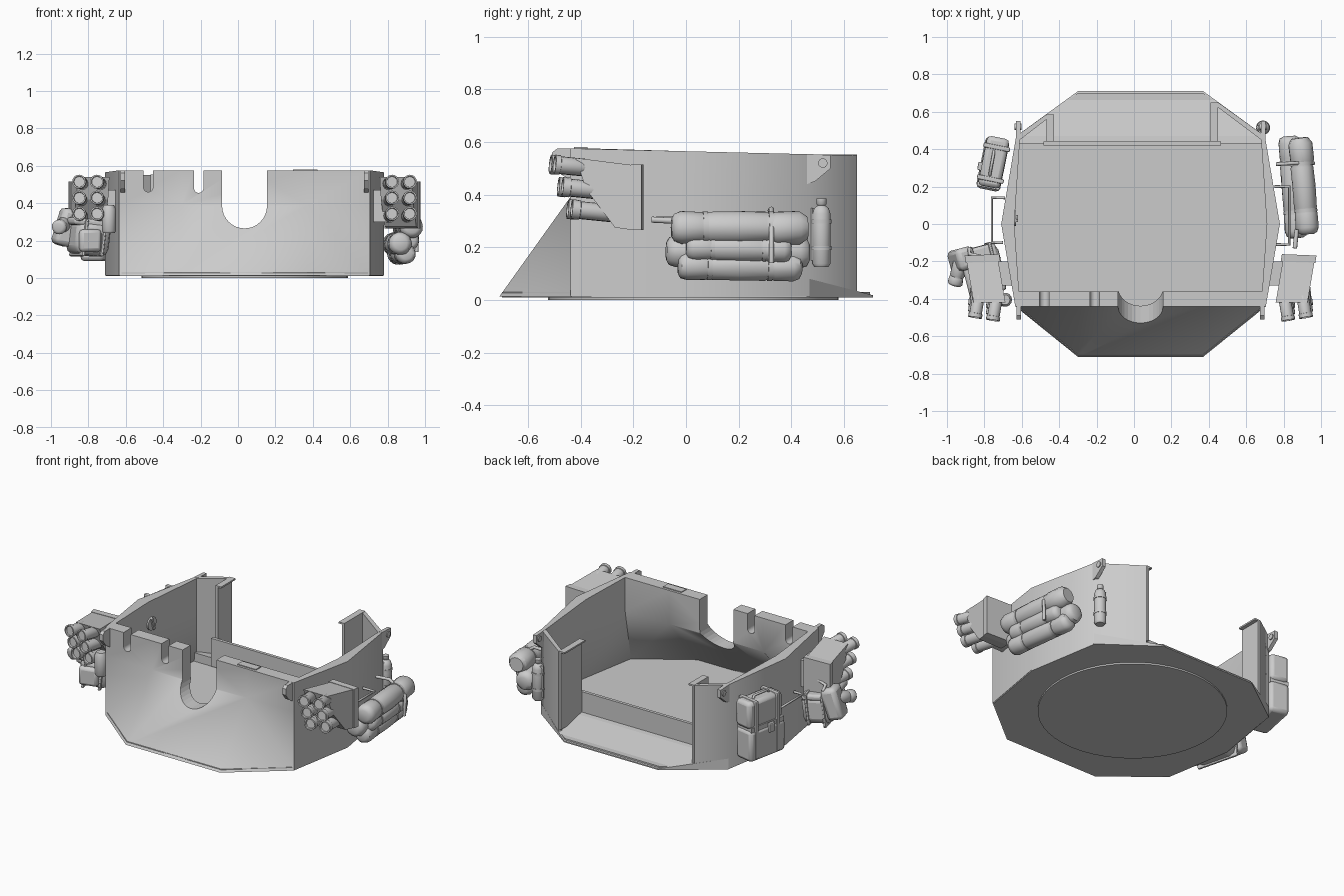
import bpy, bmesh, math, random
from mathutils import Vector

if "Cube" in bpy.data.objects:
    bpy.data.objects.remove(bpy.data.objects["Cube"])

random.seed(4)
CX = 0.035          # the shell's own centre line


def finish(bm, name, smooth=None, bevel=0, subsurf=0):
    bmesh.ops.recalc_face_normals(bm, faces=bm.faces)
    me = bpy.data.meshes.new(name)
    bm.to_mesh(me)
    bm.free()
    ob = bpy.data.objects.new(name, me)
    bpy.context.collection.objects.link(ob)
    if bevel:
        m = ob.modifiers.new("bevel", 'BEVEL')
        m.width, m.segments = bevel, 2
    if subsurf:
        ob.modifiers.new("subsurf", 'SUBSURF').levels = subsurf
        ob.modifiers["subsurf"].render_levels = subsurf
    if smooth:
        bpy.ops.object.select_all(action='DESELECT')
        ob.select_set(True)
        bpy.context.view_layer.objects.active = ob
        bpy.ops.object.shade_smooth_by_angle(angle=math.radians(smooth))
    return ob


def hull(name, pts, **kw):
    bm = bmesh.new()
    for p in pts:
        bm.verts.new(p)
    bmesh.ops.convex_hull(bm, input=bm.verts)
    return finish(bm, name, **kw)


def prism(name, xy, z0, z1, **kw):
    return hull(name, [(x, y, z) for x, y in xy for z in (z0, z1)], **kw)


def box(name, c, s, rz=0, rx=0, ry=0, **kw):
    bm = bmesh.new()
    bmesh.ops.create_cube(bm, size=1)
    bmesh.ops.scale(bm, vec=s, verts=bm.verts)
    ob = finish(bm, name, **kw)
    ob.location = c
    ob.rotation_euler = (rx, ry, rz)
    return ob


def tube(name, p, q, r, n=16, profile=((0, 1), (1, 1)), jitter=0):
    # lathe between two points: profile holds (fraction along, radius factor)
    p, q = Vector(p), Vector(q)
    rot = (q - p).to_track_quat('Z', 'Y')
    bm = bmesh.new()
    rings = []
    for t, k in profile:
        ring = []
        for i in range(n):
            a = 2 * math.pi * i / n
            rr = r * k * (1 + random.uniform(-jitter, jitter))
            ring.append(bm.verts.new(p.lerp(q, t) + rot @ Vector((rr * math.cos(a), rr * math.sin(a), 0))))
        rings.append(ring)
    for a, b in zip(rings, rings[1:]):
        for i in range(n):
            bm.faces.new((a[i], a[(i + 1) % n], b[(i + 1) % n], b[i]))
    bm.faces.new(rings[0])
    bm.faces.new(rings[-1])
    return finish(bm, name, smooth=45)


def rod(name, pts, r):
    cu = bpy.data.curves.new(name, 'CURVE')
    cu.dimensions, cu.bevel_depth, cu.bevel_resolution = '3D', r, 2
    cu.use_fill_caps = True
    sp = cu.splines.new('POLY')
    sp.points.add(len(pts) - 1)
    for v, p in zip(sp.points, pts):
        v.co = (*p, 1)
    bpy.context.collection.objects.link(bpy.data.objects.new(name, cu))


# Shell wall: columns of (outer bottom, outer top, inner top, inner bottom)
half = [((.415, .65), (.415, .65), (.403, .632), (.403, .632)),
        ((.665, .47), (.665, .47), (.645, .45), (.645, .45)),
        ((.745, 0), (.745, 0), (.675, 0), (.725, 0)),
        ((.67, -.44), (.67, -.44), (.65, -.36), (.65, -.42)),
        ((.335, -.71), (.335, -.44), (.335, -.36), (.325, -.63))]
cols = half + [tuple((-x, y) for x, y in c) for c in reversed(half)]
cols[-1] = ((-.505, .585),) * 2 + ((-.493, .567),) * 2
bm = bmesh.new()
loops = []
for ob_, ot, it, ib in cols:
    top = .565 - .024 * ot[1]
    sec = [(ob_, .012), (ot, .39), (ot, top), (it, top), (it, .36), (ib, .03)]
    loops.append([bm.verts.new((CX + p[0], p[1], z)) for p, z in sec])
for a, b in zip(loops, loops[1:]):
    for i in range(6):
        j = (i + 1) % 6
        bm.faces.new((a[i], a[j], b[j], b[i]))
bm.faces.new(loops[0])
bm.faces.new(loops[-1])
bmesh.ops.triangulate(bm, faces=bm.faces)
shell = finish(bm, "shell_wall")

# Gun opening and two vision slots cut with round-bottomed cutters
for x, w, z in ((.035, .12, .265), (-.48, .025, .46), (-.21, .025, .455)):
    outline = [(x + w * math.cos(a), z + w + w * math.sin(a))
               for a in [math.pi + math.pi * i / 16 for i in range(17)]]
    outline += [(x + w, .8), (x - w, .8)]
    cut = hull("opening_cutter", [(px, y, pz) for px, pz in outline for y in (-.9, -.2)])
    cut.hide_render = True
    cut.hide_set(True)
    m = shell.modifiers.new("cut", 'BOOLEAN')
    m.operation, m.object, m.solver = 'DIFFERENCE', cut, 'EXACT'
bpy.context.view_layer.objects.active = shell
shell.select_set(True)
bpy.ops.object.shade_smooth_by_angle(angle=math.radians(48))

# Floor, rear ledge, rear sill and turning ring
prism("floor", [(CX + s * x, y) for s in (1, -1) for x, y in
                ((.335, -.7), (.665, -.435), (.74, 0), (.66, .47), (.335, .7))], .01, .03)
hull("rear_ledge", [(CX + s * x, y, z) for s in (1, -1) for x, y, zt in
                    ((.665, .47, .08), (.655, .43, .085), (.335, .71, .018)) for z in (.01, zt)])
box("rear_sill", (-.01, .43, .125), (.95, .02, .18))
tube("turning_ring", (CX, .028, 0), (CX, .028, .012), .552, 48)
box("roof_strip", (.36, -.40, .578), (.13, .05, .006))

# Rear wing returns and their flanges
for name, x, y, s in (("right", .44, .65, 1), ("left", -.46, .585, -1)):
    box(name + "_wing_return", (x, (y + .44) / 2, .3), (.016, y - .44, .5))
    box(name + "_wing_flange", (x - .012 * s, (y + .44) / 2, .547), (.04, y - .44, .01))

# Lifting lugs at the four corners
for s in (1, -1):
    hull("front_lug", [(CX + s * (.65 + dx), y, z) for dx in (-.012, .012) for y, z in
                       ((-.43, .45), (-.43, .575), (-.49, .575), (-.51, .56), (-.51, .52), (-.48, .48))])
    hull("rear_lug", [(CX + s * (.655 + dx), y, z) for dx in (-.012, .012) for y, z in
                      ((.46, .44), (.49, .45), (.55, .5), (.55, .55), (.46, .555))])
    tube("lug_eye", (CX + s * .637, .52, .52), (CX + s * .673, .52, .52), .018, 14)

# Inner port on the left wall
tube("inner_port", (-.69, .03, .42), (-.63, .03, .42), .042, 20)
box("port_bar", (-.626, .03, .42), (.012, .014, .08), rx=.3)

# Smoke tube banks, mirrored: box, backing plate, bracket, six tubes
for s in (1, -1):
    def at(x, y, z):
        return (CX + s * (x - CX), y, z)
    prof = ((-.42, .54), (-.2, .512), (-.2, .265), (-.27, .275), (-.38, .42))
    hull("launcher_box", [at(x + .17 * (y + .17), y, z) for x in (.8, .97) for y, z in prof])
    hull("launcher_plate", [at(x + .17 * (y + .17), y + .04 * (.885 - x), z) for x in (.79, .975)
                            for y in (-.205, -.165) for z in (.265, .515)])
    hull("launcher_bracket", [at(x, y, z) for x in (.71, .8) for y in (-.33, -.2) for z in (.3, .47)])
    for y, z, ln in ((-.515, .515, .12), (-.485, .43, .17), (-.45, .345, .18)):
        for x in (.825, .92):
            yy = y + .015 * (x > .9)
            tube("launch_tube", at(x - .02, yy + ln, z - .1 * ln), at(x, yy, z), .033, 16,
                 ((0, .9), (.05, 1), (.82, 1), (.83, 1.13), (1, 1.13), (1, .9), (.93, .85)))

# Side rails
rod("left_rail", [(-.70, -.1, .31), (-.76, -.1, .31), (-.76, .14, .31), (-.69, .14, .31)], .008)
rod("right_rail", [(.76, -.11, .31), (.83, -.11, .31), (.83, .2, .31), (.75, .2, .31)], .008)

# Bedrolls on the right side with straps
wrinkle = [(0, .55), (.02, .85), (.07, 1), (.22, .96), (.25, .88), (.28, .97), (.5, 1),
           (.7, .97), (.74, .86), (.78, .98), (.93, 1), (.98, .85), (1, .5)]
for p, q, r in (((.93, -.055, .275), (.885, .455, .275), .062),
                ((.87, -.075, .185), (.83, .47, .18), .062),
                ((.90, -.03, .13), (.85, .44, .125), .055),
                ((.92, .0, .2), (.89, .4, .19), .05)):
    tube("bedroll", p, q, r, 18, wrinkle, .03)
    for t in (.25, .74):
        a, b = Vector(p), Vector(q)
        tube("bedroll_strap", a.lerp(b, t - .018), a.lerp(b, t + .018), r * .99, 18)
tube("bedroll_end", (.905, .31, .27), (.885, .46, .275), .064, 14,
     ((0, .8), (.2, 1), (.8, 1), (1, .7)), .03)
rod("bedroll_hanger", [(.76, .32, .34), (.85, .325, .345), (.96, .325, .27), (.955, .325, .14)], .01)
tube("bedroll_handle", (.86, -.13, .305), (.87, -.03, .3), .012, 10)

# Fire bottle on the right rear corner
tube("fire_bottle", (.69, .515, .125), (.69, .515, .385), .035, 18,
     ((0, .75), (.05, 1), (.78, 1), (.86, .8), (.9, .4), (.92, .55), (1, .55)))
for z in (.19, .29):
    tube("bottle_band", (.69, .515, z), (.69, .515, z + .015), .038, 18)
box("bottle_mount", (.675, .5, .25), (.02, .06, .2), rz=.6)

# Hard pack on the left rear side, in two halves with latches
rz = -.2
box("pack_lower", (-.755, .32, .19), (.13, .28, .2), rz, bevel=.022, smooth=40)
box("pack_upper", (-.75, .33, .385), (.12, .27, .17), rz, bevel=.022, smooth=40)
box("pack_seam", (-.755, .32, .295), (.12, .26, .03), rz)
for y in (.24, .41):
    x = -.752 + .2 * (y - .32)
    box("pack_strap", (x, y, .29), (.145, .025, .37), rz, bevel=.006)
box("pack_latch", (-.825, .31, .275), (.02, .045, .06), rz, bevel=.006)
rod("pack_handle", [(-.77, .26, .465), (-.77, .27, .485), (-.75, .38, .485), (-.75, .39, .465)], .008)

# Soft bag, frame and roll on the left front side
box("kit_bag", (-.80, -.25, .215), (.19, .27, .19), .25, ry=.12, bevel=.045, smooth=60)
box("kit_bag_flap", (-.81, -.25, .295), (.2, .26, .04), .25, ry=.12, bevel=.015, smooth=60)
box("kit_bag_pocket", (-.79, -.385, .20), (.12, .05, .12), .25, bevel=.02, smooth=60)
for dx in (-.05, .05):
    box("kit_bag_strap", (-.80 + dx, -.25 + dx * .25, .215), (.018, .285, .2), .25, ry=.12, bevel=.008)
box("side_pouch", (-.92, -.19, .27), (.1, .12, .2), .25, ry=.3, bevel=.025, smooth=60)
tube("small_roll", (-.96, -.33, .27), (-.91, -.14, .3), .04, 16, wrinkle, .03)
tube("canteen", (-.69, -.405, .24), (-.69, -.405, .39), .038, 14, ((0, .8), (.08, 1), (.85, 1), (1, .7)))
rod("bag_hanger", [(-.88, -.13, .35), (-.88, -.16, .38), (-.75, -.19, .4), (-.71, -.19, .4)], .01)
